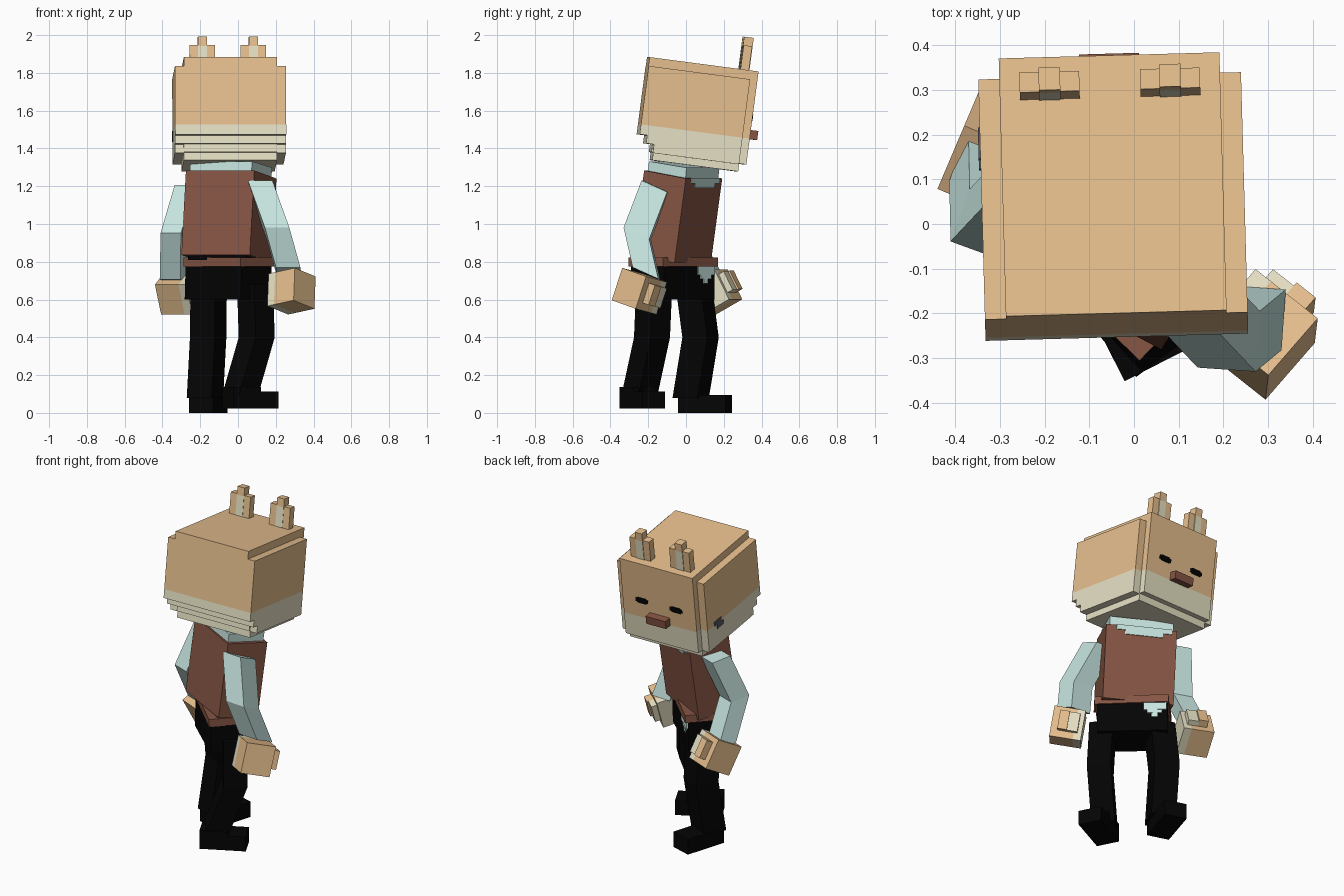
import bpy, bmesh, math
from mathutils import Matrix, Vector

if "Cube" in bpy.data.objects:
    bpy.data.objects.remove(bpy.data.objects["Cube"])


def material(name, r, g, b):
    m = bpy.data.materials.new(name)
    m.diffuse_color = (r, g, b, 1)
    m.use_nodes = True
    m.node_tree.nodes["Principled BSDF"].inputs["Base Color"].default_value = m.diffuse_color
    return m


TAN = material("tan", .81, .53, .275)
CREAM = material("cream", .82, .775, .57)
BROWN = material("brown", .24, .092, .058)
BLUE = material("pale_blue", .57, .78, .74)
BLACK = material("black", .0012, .0012, .0012)
SLATE = material("slate", .09, .1, .125)


def finish(bm, name, mat, matrix=Matrix()):
    bmesh.ops.recalc_face_normals(bm, faces=bm.faces)
    me = bpy.data.meshes.new(name)
    bm.to_mesh(me)
    bm.free()
    me.materials.append(mat)
    ob = bpy.data.objects.new(name, me)
    ob.matrix_world = matrix
    bpy.context.collection.objects.link(ob)
    return ob


def boxes(name, mat, ranges, matrix=Matrix(), flip=1):
    """One object from boxes given as (x0, x1, y0, y1, z0, z1)."""
    bm = bmesh.new()
    for x0, x1, y0, y1, z0, z1 in ranges:
        size = Matrix.Diagonal((x1 - x0, y1 - y0, z1 - z0, 1))
        mid = Matrix.Translation((flip * (x0 + x1) / 2, (y0 + y1) / 2, (z0 + z1) / 2))
        bmesh.ops.create_cube(bm, size=1, matrix=mid @ size)
    return finish(bm, name, mat, matrix)


def loft(name, mat, sections, width, depth, yaw, slope=0):
    """Rectangular tube through the section centres, turned by yaw."""
    bm = bmesh.new()
    rot = Matrix.Rotation(math.radians(yaw), 3, 'Z')
    rings = []
    for p in sections:
        ring = []
        for sx, sy in ((-1, -1), (1, -1), (1, 1), (-1, 1)):
            off = rot @ Vector((sx * width / 2, sy * depth / 2, 0))
            off.z = sy * depth / 2 * slope
            ring.append(bm.verts.new(Vector(p) + off))
        rings.append(ring)
    for a, b in zip(rings, rings[1:]):
        for i in range(4):
            j = (i + 1) % 4
            bm.faces.new((a[i], a[j], b[j], b[i]))
    bm.faces.new(rings[0])
    bm.faces.new(rings[-1])
    return finish(bm, name, mat)


def frame(loc, yaw, pitch, roll=0):
    return (Matrix.Translation(loc) @ Matrix.Rotation(math.radians(yaw), 4, 'Z')
            @ Matrix.Rotation(math.radians(pitch), 4, 'X')
            @ Matrix.Rotation(math.radians(roll), 4, 'Y'))


# Head: core block with side slabs, stepped cream lower part
H = frame((-.047, .06, 1.58), 1.6, -7.5)
C, S, W = .247, .294, -.092
boxes("head_top", TAN, [
    (-C, C, -.297, .285, W, .267),
    (-S, -C, -.297, .245, W, .22),
    (C, S, -.297, .245, W, .22)], H)
lower = [(-C, C, -.297, .285, -.145, W),
         (-C, C, -.257, .285, -.188, -.145),
         (-C, C, -.222, .285, -.23, -.188),
         (-C, C, -.212, .247, -.272, -.23)]
for a, b in ((-S, -C), (C, S)):
    lower += [(a, b, -.297, .245, -.145, W),
              (a, b, -.257, .245, -.188, -.145),
              (a, b, -.215, .245, -.234, -.188)]
boxes("head_bottom", CREAM, lower, H)

# Ears with a taller middle column, pale below its tip
for side, u in (("left", -.135), ("right", .135)):
    boxes(side + "_ear", TAN, [
        (u - .067, u - .024, .19, .235, .267, .395),
        (u + .024, u + .067, .19, .235, .267, .395),
        (u - .024, u + .024, .188, .239, .39, .44)], H)
    boxes(side + "_ear_stripe", CREAM, [
        (u - .024, u + .024, .188, .239, .267, .39)], H)

# Face
for side, u in (("left", -.116), ("right", .116)):
    boxes(side + "_eye", BLACK, [
        (u - .042, u + .042, .285, .289, .01, .032),
        (u - .03, u + .03, .285, .29, .004, .038)], H)
boxes("nose", BROWN, [(-.067, .067, .285, .33, -.094, -.045)], H)
boxes("cheek_mark", SLATE, [
    (-.298, -S, .105, .175, -.1, -.072),
    (-.298, -S, .085, .15, -.128, -.1)], H)

# Torso: shirt core, vest, hem and hips
top, low = (-.036, -.015), (-.06, -.075)
loft("shirt", BLUE, [(-.045, -.02, 1.2), (-.035, -.01, 1.315)], .37, .225, -28, -.15)
loft("vest", BROWN, [(*low, .815), (*top, 1.262)], .41, .25, -28, -.17)
loft("vest_hem", BROWN, [(-.05, -.068, .775), (-.05, -.068, .822)], .42, .255, -44)
loft("vest_gap", BLACK, [(-.055, -.075, .81), (-.055, -.075, .845)], .36, .215, -31)
loft("hips", BLACK, [(-.055, -.07, .6), (-.05, -.07, .78)], .40, .235, -42)

# Shirt collar opening on the chest, following the lean of the vest
rot = Matrix.Rotation(math.radians(-28), 3, 'Z')


def chest_plate(name, u, width, z0, z1):
    pts = []
    for z in (z0, z1):
        t = (z + .021 - .815) / .447
        mid = Vector((*low, 0)).lerp(Vector((*top, 0)), t)
        mid += rot @ Vector((u, .125, 0))
        pts.append((mid.x, mid.y, z))
    loft(name, BLUE, pts, width, .009, -28)


chest_plate("collar_wide", -.015, .32, 1.215, 1.244)
chest_plate("collar_drop", -.015, .22, 1.19, 1.215)

# Untucked shirt tail hanging over the front of the hips
T = frame((-.05, -.07, 0), -42, 0)
boxes("shirt_tail", BLUE, [
    (-.195, -.065, .115, .126, .73, .775),
    (-.17, -.085, .115, .124, .71, .73),
    (-.145, -.11, .115, .122, .685, .71)], T)

# Arms
loft("right_arm", BLUE, [(.27, -.21, .74), (.212, -.258, .95), (.122, -.163, 1.2)],
     .13, .136, -4, -.45)
loft("left_arm", BLUE, [(-.338, .135, .70), (-.335, .0, .945), (-.26, .08, 1.2)],
     .115, .125, -20, -.1)

# Hands: palm half in cream, stubby thumb on the front
for side, loc, yaw, pitch, roll, s in (
        ("right", (.287, -.25, .645), -41, -15, -10, 1),
        ("left", (-.315, .155, .64), -23, 28, 0, -1)):
    M = frame(loc, yaw, pitch, roll)
    boxes(side + "_hand", TAN, [(-.05, .085, -.087, .087, -.09, .09),
                                (-.01, .045, .087, .13, -.05, .06)], M, s)
    boxes(side + "_palm", CREAM, [(-.095, -.05, -.087, .087, -.09, .09),
                                  (-.07, -.01, .087, .12, -.05, .06)], M, s)

# Legs and feet
loft("right_leg", BLACK, [(.01, -.247, .09), (.099, -.18, .4), (.09, -.168, .68)],
     .135, .135, -48)
loft("left_leg", BLACK, [(-.175, .025, .08), (-.158, .077, .4), (-.155, .04, .68)],
     .145, .145, -25)
boxes("right_foot", BLACK, [(-.068, .068, -.13, .135, -.045, .045),
                            (-.068, .068, -.13, .03, .045, .07)],
      frame((.064, -.232, .068), -63, 0))
boxes("left_foot", BLACK, [(-.067, .067, -.125, .135, -.05, .045)],
      frame((-.16, .096, .05), -17, 0))
